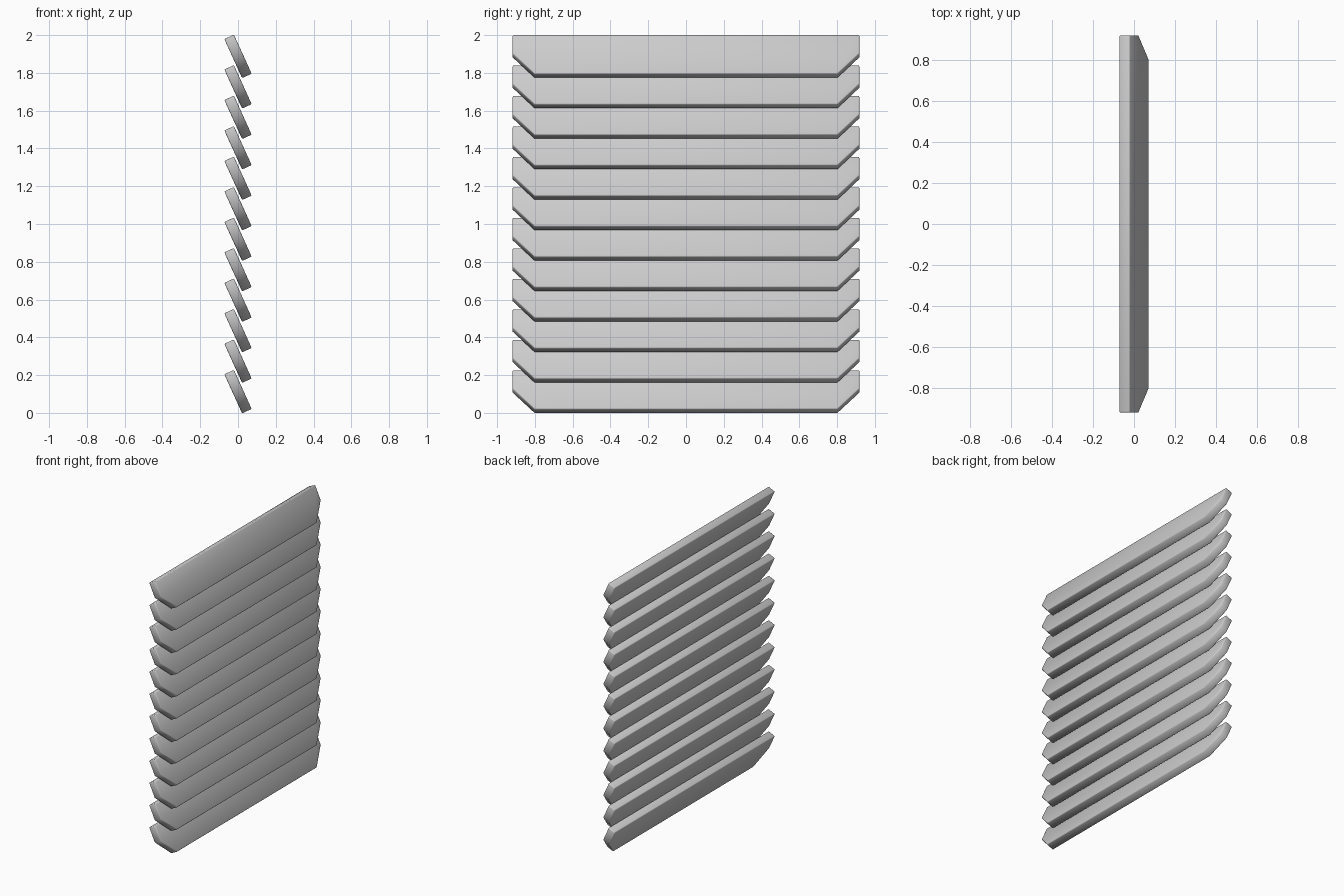
import bpy, bmesh, math
from mathutils import Matrix

if "Cube" in bpy.data.objects:
    bpy.data.objects.remove(bpy.data.objects["Cube"])

COUNT = 12
WIDTH, THICK, HALF_LEN = 0.227, 0.056, 0.918
CUT_Y, CUT_U = 0.116, 0.118
TILT = math.radians(24.5)

# slat blank: rectangle with clipped lower corners, extruded to thickness
h = WIDTH / 2
outline = [(-HALF_LEN, h), (-HALF_LEN, -h + CUT_U), (-HALF_LEN + CUT_Y, -h),
           (HALF_LEN - CUT_Y, -h), (HALF_LEN, -h + CUT_U), (HALF_LEN, h)]
bm = bmesh.new()
face = bm.faces.new([bm.verts.new((-THICK / 2, y, z)) for y, z in outline])
ext = bmesh.ops.extrude_face_region(bm, geom=[face])
bmesh.ops.translate(bm, vec=(THICK, 0, 0),
                    verts=[v for v in ext["geom"] if isinstance(v, bmesh.types.BMVert)])
bmesh.ops.recalc_face_normals(bm, faces=bm.faces)

# softened edges, leaving the 45 degree corners crisp
sharp = [e for e in bm.edges if e.calc_face_angle() > math.radians(60)]
bmesh.ops.bevel(bm, geom=sharp, offset=0.006, segments=2, profile=0.5, affect='EDGES')

# lean the slat so its lower edge points towards +x
bmesh.ops.transform(bm, matrix=Matrix.Rotation(-TILT, 4, 'Y'), verts=bm.verts)
if sum(v.co.x * v.co.z for v in bm.verts) > 0:
    bmesh.ops.scale(bm, vec=(-1, 1, 1), verts=bm.verts)
    bmesh.ops.reverse_faces(bm, faces=bm.faces)
half_height = max(v.co.z for v in bm.verts)
low = min(v.co.z for v in bm.verts)
mesh = bpy.data.meshes.new("slat")
bm.to_mesh(mesh)
bm.free()

# stack of slats from the ground up to z = 2
step = (2 - half_height + low) / (COUNT - 1)
for i in range(COUNT):
    slat = bpy.data.objects.new(f"slat_{i + 1}", mesh)
    slat.location.z = -low + i * step
    bpy.context.collection.objects.link(slat)
    slat.select_set(True)
    bpy.context.view_layer.objects.active = slat
bpy.ops.object.shade_smooth_by_angle(angle=math.radians(50))
